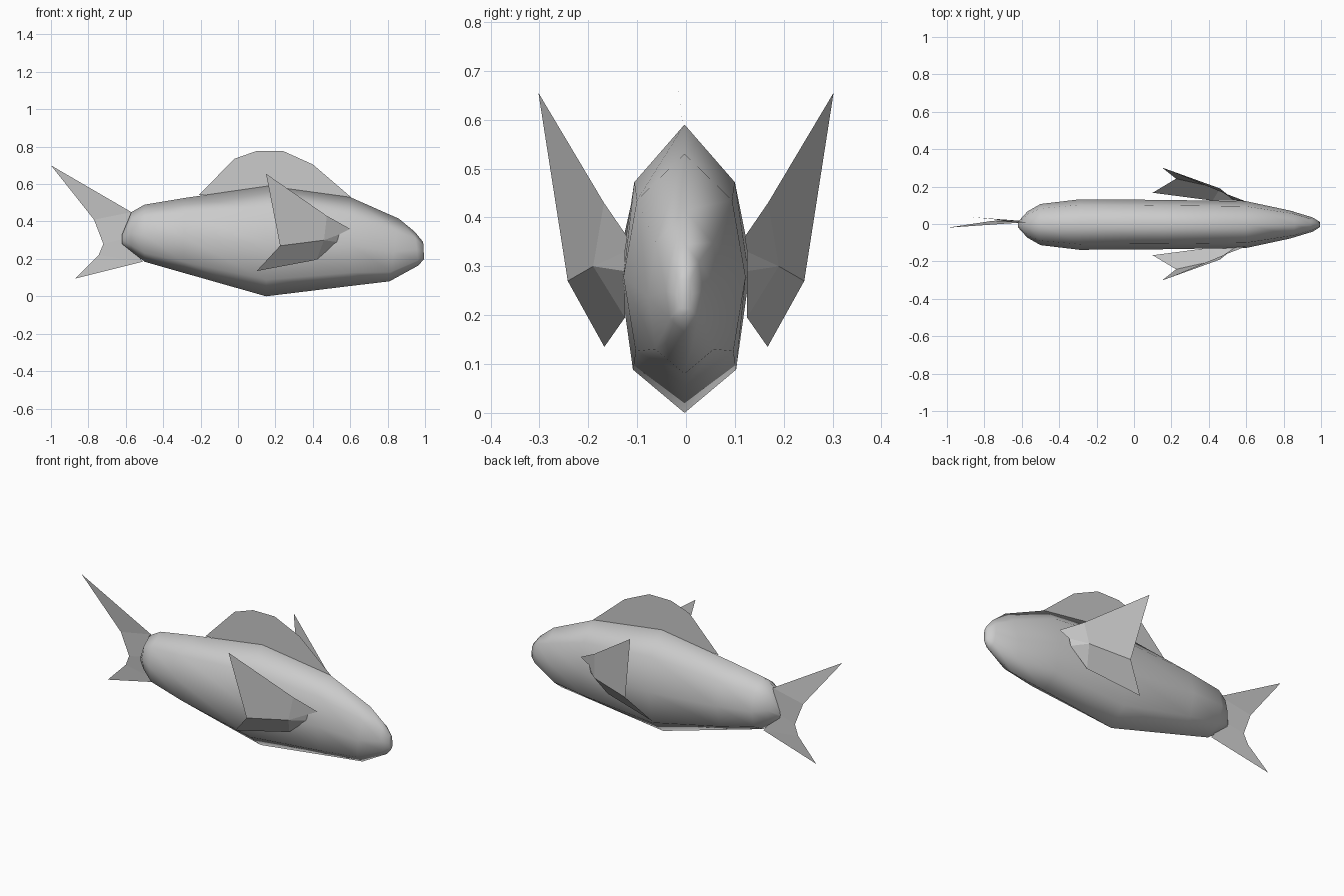
import bpy, bmesh

if "Cube" in bpy.data.objects:
    bpy.data.objects.remove(bpy.data.objects["Cube"])


def make_object(name, verts, faces, smooth=False):
    mesh = bpy.data.meshes.new(name)
    mesh.from_pydata(verts, [], faces)
    bm = bmesh.new()
    bm.from_mesh(mesh)
    bmesh.ops.recalc_face_normals(bm, faces=bm.faces)
    bm.to_mesh(mesh)
    bm.free()
    obj = bpy.data.objects.new(name, mesh)
    bpy.context.collection.objects.link(obj)
    if smooth:
        for p in mesh.polygons:
            p.use_smooth = True
    return obj


# Body: eight-sided sections lofted from tail to nose
# section = (side, height) fractions, station = (top x, top z, bottom x, bottom z, half width)
section = [(0, 0), (.8, .15), (1, .47), (.78, .8), (0, 1), (-.78, .8), (-1, .47), (-.8, .15)]
stations = [
    (-.62, .33, -.62, .28, .015),
    (-.57, .45, -.57, .24, .07),
    (-.50, .49, -.50, .185, .11),
    (-.29, .525, -.29, .125, .135),
    (.16, .59, .15, .0, .132),
    (.60, .53, .60, .055, .125),
    (.86, .415, .81, .08, .075),
    (.945, .345, .965, .165, .038),
    (.99, .29, .995, .20, .015),
]
verts, faces = [], []
n = len(section)
for xt, zt, xb, zb, w in stations:
    for s, h in section:
        verts.append((xb + (xt - xb) * h, s * w - .003, zb + (zt - zb) * h))
for r in range(len(stations) - 1):
    for i in range(n):
        j = (i + 1) % n
        faces.append((r * n + i, r * n + j, (r + 1) * n + j, (r + 1) * n + i))
faces.append(tuple(range(n)))
faces.append(tuple(range(len(verts) - n, len(verts))))
make_object("body", verts, faces, smooth=True)

# Dorsal fin: single thin sheet
outline = [(-.21, .54), (-.02, .735), (.10, .777), (.24, .777), (.40, .705), (.61, .525), (.16, .57)]
make_object("dorsal_fin", [(x, -.003, z) for x, z in outline],
            [(6, i, i + 1) for i in range(5)])

# Tail fin: slightly twisted forked sheet
tail = [(-.57, .01, .45), (-1, -.02, .70), (-.77, .015, .41), (-.72, .02, .28),
        (-.745, .025, .22), (-.87, .037, .095), (-.51, .01, .185), (-.60, .01, .31)]
make_object("tail_fin", tail, [(0, 1, 2), (0, 2, 3, 7), (7, 3, 4, 6), (4, 5, 6)])

# Side fins: folded sheets, mirrored across the body
fin = [(.15, .302, .655), (.225, .242, .27), (.46, .19, .30), (.475, .168, .43),
       (.60, .12, .36), (.54, .125, .33), (.53, .125, .29), (.42, .125, .195), (.10, .167, .135)]
fin_faces = [(0, 1, 2, 3), (3, 2, 5, 4), (2, 6, 5), (1, 8, 7, 2), (2, 7, 6)]
for name, s in (("left_side_fin", 1), ("right_side_fin", -1)):
    make_object(name, [(x, s * y, z) for x, y, z in fin], fin_faces)
